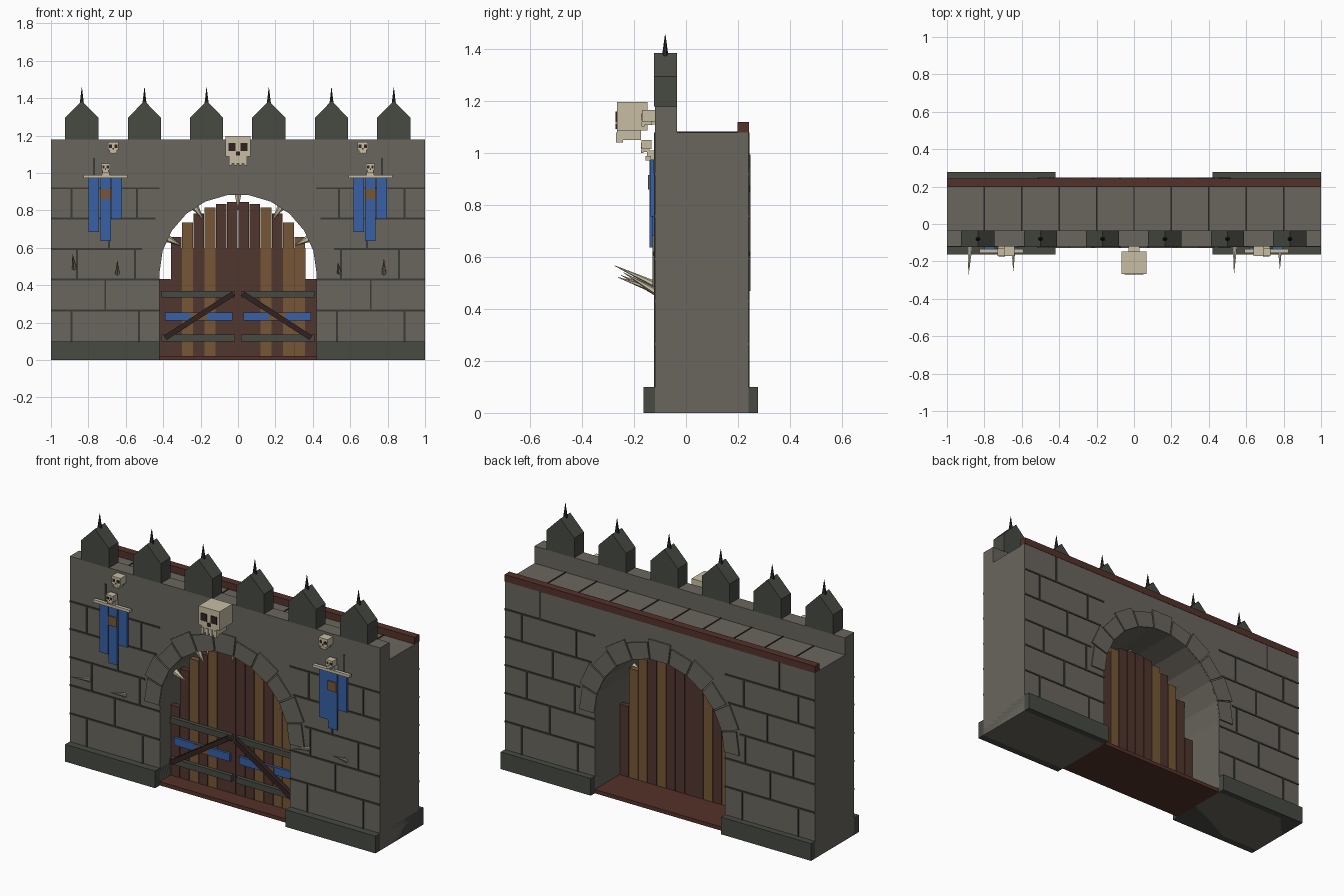
import bpy, bmesh, math
from mathutils import Vector

if "Cube" in bpy.data.objects:
    bpy.data.objects.remove(bpy.data.objects["Cube"])


def srgb(r, g, b):
    f = lambda c: c / 12.92 if c <= 0.04045 else ((c + 0.055) / 1.055) ** 2.4
    return (f(r / 255), f(g / 255), f(b / 255), 1)


def material(name, *rgb):
    m = bpy.data.materials.new(name)
    m.diffuse_color = srgb(*rgb)
    m.use_nodes = True
    m.node_tree.nodes["Principled BSDF"].inputs["Base Color"].default_value = m.diffuse_color
    return m


STONE = material("grey stone", 106, 102, 94)
DARK = material("dark stone", 71, 74, 66)
MORTAR = material("mortar", 58, 58, 53)
BONE = material("bone", 200, 190, 164)
BLUE = material("blue cloth", 55, 96, 165)
WOOD = material("dark wood", 80, 54, 46)
OAK = material("light wood", 118, 86, 54)
RAIL = material("red wood", 84, 50, 42)
BRACE = material("blackened wood", 48, 34, 32)
IRON = material("iron", 42, 43, 42)


def finish(name, bm, mat):
    bmesh.ops.recalc_face_normals(bm, faces=bm.faces)
    me = bpy.data.meshes.new(name)
    bm.to_mesh(me)
    bm.free()
    me.materials.append(mat)
    ob = bpy.data.objects.new(name, me)
    bpy.context.collection.objects.link(ob)
    return ob


def prism(name, pts, y0, y1, mat):
    """Extrude an (x, z) outline from y0 to y1."""
    bm = bmesh.new()
    face = bm.faces.new([bm.verts.new((x, y0, z)) for x, z in pts])
    ext = bmesh.ops.extrude_face_region(bm, geom=[face])
    moved = [v for v in ext["geom"] if isinstance(v, bmesh.types.BMVert)]
    bmesh.ops.translate(bm, verts=moved, vec=(0, y1 - y0, 0))
    return finish(name, bm, mat)


def box(name, x0, x1, y0, y1, z0, z1, mat):
    return prism(name, [(x0, z0), (x1, z0), (x1, z1), (x0, z1)], y0, y1, mat)


def cone(name, base, tip, radius, mat, sides=6):
    base, tip = Vector(base), Vector(tip)
    axis = tip - base
    bm = bmesh.new()
    bmesh.ops.create_cone(bm, cap_ends=True, segments=sides, radius1=radius,
                          radius2=0.001, depth=axis.length)
    bmesh.ops.rotate(bm, verts=bm.verts, matrix=axis.to_track_quat('Z', 'Y').to_matrix())
    bmesh.ops.translate(bm, verts=bm.verts, vec=(base + tip) / 2)
    return finish(name, bm, mat)


F, B = -0.12, 0.24          # front and back wall faces
R, SPRING = 0.42, 0.465     # arch radius and springing height
N = 11                      # arch stones


def polar(r, a):
    return (r * math.cos(a), SPRING + r * math.sin(a))


# Wall with arched opening, parapet on the front edge
arch = [polar(R, math.pi * i / N) for i in range(N + 1)]
prism("wall", [(1, 0), (1, 1.08), (-1, 1.08), (-1, 0), (-R, 0)] + arch[::-1] + [(R, 0)], F, B, STONE)
box("parapet", -1, 1, F, -0.035, 1.08, 1.18, STONE)
for s in (-1, 1):
    box("plinth", min(s, s * R), max(s, s * R), -0.163, 0.277, 0, 0.1, DARK)
box("threshold", -R, R, F, B, 0, 0.022, RAIL)
box("rear_rail", -1, 1, 0.198, 0.242, 1.08, 1.12, RAIL)

# Arch stones standing slightly proud on both faces
for i in range(N):
    a0, a1 = math.pi * (i + 0.03) / N, math.pi * (i + 0.97) / N
    outer = 0.535 if i % 2 else 0.515
    pts = [polar(R, a0), polar(outer, a0), polar(outer, a1), polar(R, a1)]
    for y0, y1 in ((F - 0.008, F + 0.01), (B - 0.01, B + 0.008)):
        prism("arch_stone", pts, y0, y1, STONE)

# Mortar joints on both faces
levels = [0.1, 0.265, 0.43, 0.593, 0.757, 0.918, 1.08]
joints = [(0.53, 0.89), (0.71,), (0.55, 0.86), (0.69,), (0.54, 0.89), (0.77,)]
for y0, y1 in ((F - 0.004, F + 0.002), (B - 0.002, B + 0.004)):
    for s in (-1, 1):
        for row, xs in enumerate(joints):
            z0, z1 = levels[row], levels[row + 1]
            if row:
                dz = z0 - SPRING
                xin = max(R, math.sqrt(0.53 ** 2 - dz * dz)) if dz > 0 else R
                box("mortar_bed", min(s, s * xin), max(s, s * xin), y0, y1, z0 - 0.005, z0 + 0.005, MORTAR)
            for x in xs:
                box("mortar_joint", s * x - 0.005, s * x + 0.005, y0, y1, z0, z1, MORTAR)
for i in range(-4, 5):
    box("walkway_joint", i * 0.2 - 0.004, i * 0.2 + 0.004, -0.035, 0.198, 1.078, 1.083, BRACE)

# Pointed merlons with iron spikes
for x in (-0.835, -0.5, -0.168, 0.165, 0.5, 0.833):
    w = 0.089
    prism("merlon", [(x - w, 1.18), (x + w, 1.18), (x + w, 1.295), (x, 1.385), (x - w, 1.295)],
          F - 0.004, -0.034, DARK)
    cone("merlon_spike", (x, -0.08, 1.355), (x, -0.08, 1.457), 0.015, IRON)

# Door planks following the arch
light = {2, 4, 9, 11, 12}
for i in range(14):
    xc = -0.39 + i * 0.06
    top = 0.46 + math.sqrt(max(0, 0.385 ** 2 - xc * xc)) if abs(xc) < 0.38 else 0.432
    box("door_plank", xc - 0.0285, xc + 0.0285, -0.02, 0.012, 0.02, top, OAK if i in light else WOOD)
    box("plank_gap", xc + 0.028, xc + 0.032, -0.014, 0.006, 0.02, min(top, 0.6) if abs(xc) < 0.35 else 0.43, WOOD)

# Door straps, cloth bands and diagonal braces
for s in (-1, 1):
    def span(a, b):
        return min(s * a, s * b), max(s * a, s * b)
    for z in (0.1, 0.335):
        box("door_strap", *span(0.015, 0.41), -0.042, -0.02, z, z + 0.035, DARK)
    box("cloth_band", *span(0.03, 0.39), -0.034, -0.02, 0.21, 0.255, BLUE)
    box("band_patch", *span(0.165, 0.255), -0.038, -0.03, 0.212, 0.253, OAK)
    p, q = Vector((s * 0.39, 0.118)), Vector((s * 0.025, 0.355))
    d = (q - p).normalized() * 0.014
    n = Vector((-d.y, d.x))
    prism("door_brace", [p + n, q + n, q - n, p - n], -0.065, -0.036, BRACE)

# Bone fangs pointing into the arch
for deg in (26, 57, 90, 123, 154):
    a = math.radians(deg)
    (x0, z0), (x1, z1) = polar(R + 0.005, a), polar(0.335, a)
    cone("arch_fang", (x0, -0.045, z0), (x1, -0.05, z1), 0.021, BONE)

# Bone spikes projecting from the wall
for x, z, tx, ty, tz in ((-0.875, 0.49, -0.885, -0.275, 0.567), (-0.645, 0.462, -0.645, -0.25, 0.53),
                         (0.54, 0.468, 0.535, -0.262, 0.522), (0.78, 0.462, 0.78, -0.24, 0.54)):
    cone("wall_spike", (x, F + 0.01, z), (tx, ty, tz), 0.014, BONE)


def skull(name, x, yb, zb, w, h, d):
    """Blocky skull: cranium, jaw with teeth, dark eyes and nose."""
    yf = yb - d
    P = lambda part, a, b, y0, y1, c, e, m: box(
        name + part, x + a * w, x + b * w, y0, y1, zb + c * h, zb + e * h, m)
    P("_cranium", -0.5, 0.5, yf, yb, 0.3, 1, BONE)
    P("_jaw", -0.36, 0.36, yf, yb - 0.22 * d, 0.07, 0.3, BONE)
    for t in (-0.3, -0.1, 0.1, 0.3):
        P("_tooth", t - 0.06, t + 0.06, yf - 0.03 * d, yf + 0.2 * d, 0, 0.25, BONE)
    for e in (-0.24, 0.24):
        P("_eye", e - 0.14, e + 0.14, yf - 0.04 * d, yf + 0.01, 0.5, 0.77, BRACE)
    P("_nose", -0.07, 0.07, yf - 0.04 * d, yf + 0.01, 0.34, 0.47, BRACE)


skull("keystone_skull", 0, -0.148, 1.04, 0.135, 0.157, 0.118)
box("skull_mount", -0.03, 0.03, -0.15, F, 1.11, 1.165, BONE)

# Banners hung from bone rods, with small skulls above
for s in (-1, 1):
    x = s * 0.708
    skull("small_skull", s * 0.667, F, 1.103, 0.058, 0.063, 0.05)
    skull("rod_skull", x, -0.132, 1.0, 0.045, 0.05, 0.04)
    box("banner_rod", x - 0.118, x + 0.118, -0.155, -0.135, 0.972, 0.988, BONE)
    box("rod_bracket", x - 0.02, x + 0.02, -0.15, F, 0.975, 1.01, BONE)
    for dx, low, y in ((-0.062, 0.683, -0.136), (0, 0.637, -0.141), (0.06, 0.755, -0.136)):
        box("banner_strip", x + dx - 0.028, x + dx + 0.028, y, y + 0.012, low, 0.975, BLUE)
    box("banner_patch", x - 0.028, x + 0.028, -0.147, -0.14, 0.86, 0.915, OAK)
